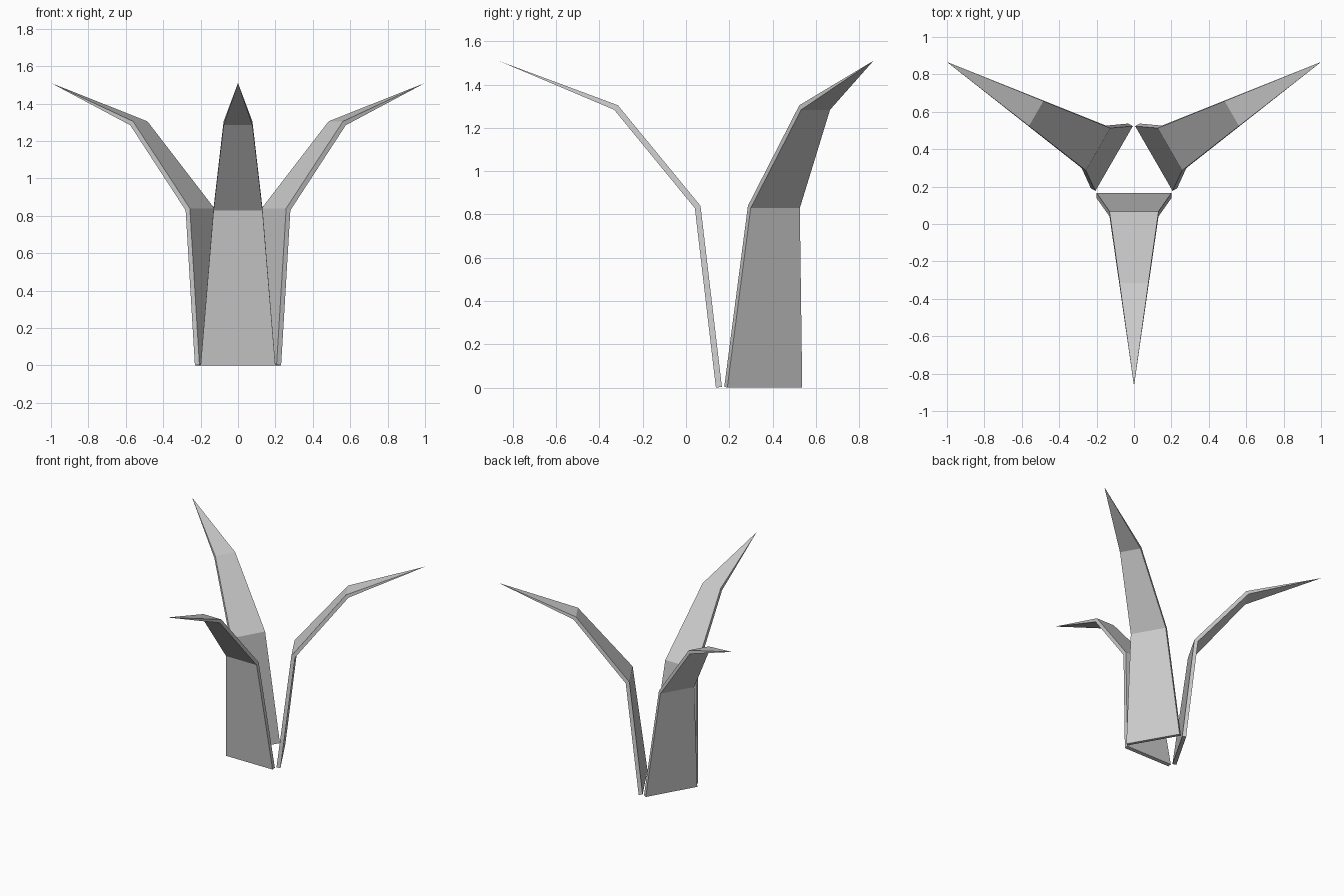
import bpy, bmesh
from math import radians
from mathutils import Matrix, Vector

if "Cube" in bpy.data.objects:
    bpy.data.objects.remove(bpy.data.objects["Cube"])

CENTRE_Y = 0.2887

# Leaf cross-sections: half width, (outer y, z), (inner y, z)
SECTIONS = [
    (0.200, (0.138, 0.0), (0.166, 0.003)),
    (0.131, (0.041, 0.829), (0.067, 0.840)),
    (0.077, (-0.332, 1.284), (-0.315, 1.305)),
]
TIP = (0, -0.866, 1.51)


def make_leaf(name, angle):
    bm = bmesh.new()
    rings = []
    for w, (yo, zo), (yi, zi) in SECTIONS:
        rings.append([bm.verts.new(p) for p in
                      ((-w, yo, zo), (w, yo, zo), (w, yi, zi), (-w, yi, zi))])
    tip = bm.verts.new(TIP)
    # Foot cap, bent blade, pointed end
    bm.faces.new(rings[0][::-1])
    for a, b in zip(rings, rings[1:]):
        for i in range(4):
            j = (i + 1) % 4
            bm.faces.new((a[i], a[j], b[j], b[i]))
    for i in range(4):
        bm.faces.new((rings[-1][i], rings[-1][(i + 1) % 4], tip))
    bmesh.ops.recalc_face_normals(bm, faces=bm.faces)
    # Turn around the shared axis
    bmesh.ops.rotate(bm, verts=bm.verts, cent=Vector((0, CENTRE_Y, 0)),
                     matrix=Matrix.Rotation(radians(angle), 3, 'Z'))
    mesh = bpy.data.meshes.new(name)
    bm.to_mesh(mesh)
    bm.free()
    bpy.context.collection.objects.link(bpy.data.objects.new(name, mesh))


# Three leaves evenly spaced
for name, angle in (("leaf_front", 0), ("leaf_right", 120), ("leaf_left", 240)):
    make_leaf(name, angle)
